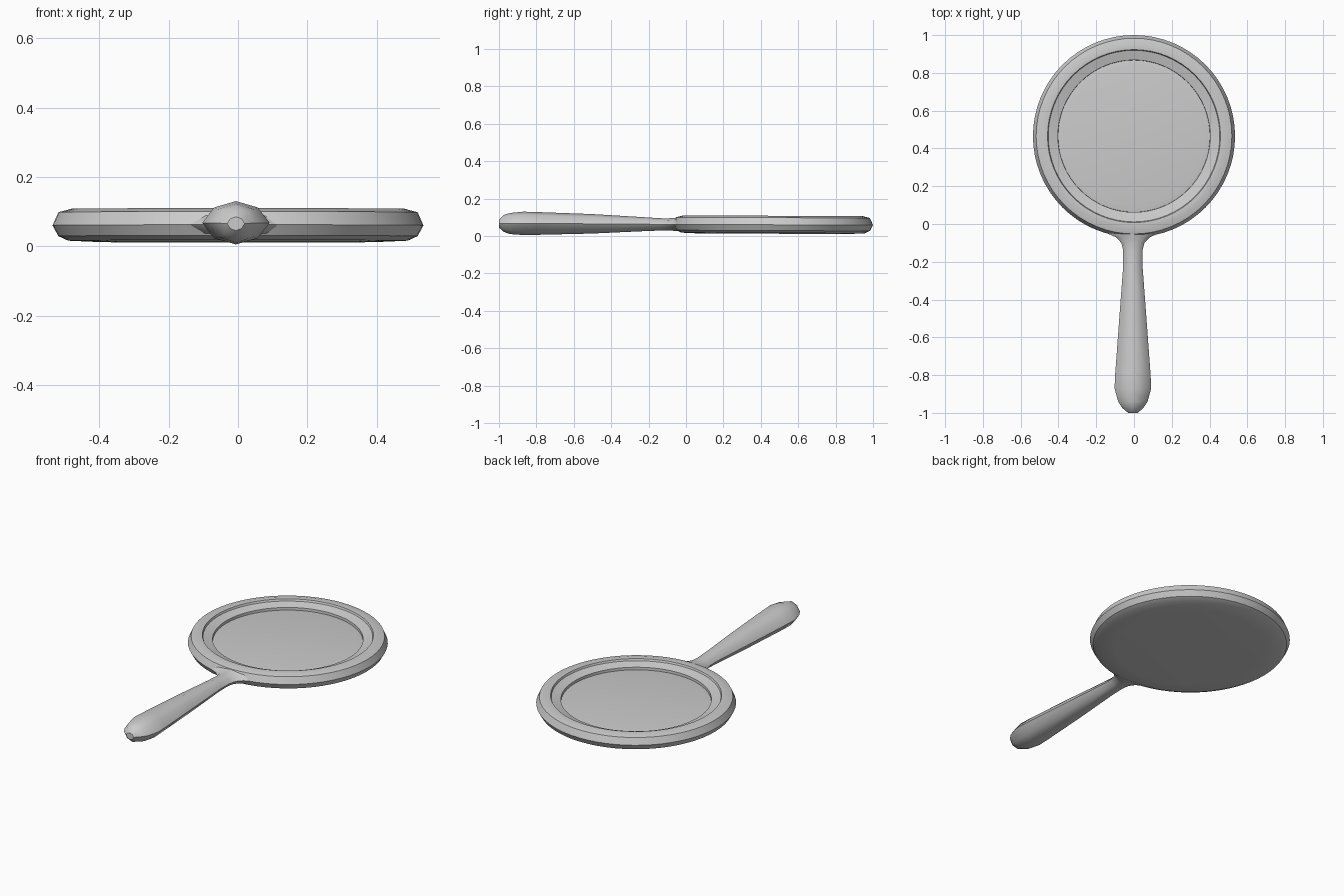
import bpy, bmesh, math
from mathutils import Matrix

cube = bpy.data.objects.get("Cube")
if cube:
    bpy.data.objects.remove(cube)

DISC_Y = 0.465


def material(name, value):
    mat = bpy.data.materials.new(name)
    mat.use_nodes = True
    colour = (value, value, value, 1)
    mat.diffuse_color = colour
    mat.node_tree.nodes["Principled BSDF"].inputs["Base Color"].default_value = colour
    return mat


def finish(name, bm, mat, angle):
    bmesh.ops.recalc_face_normals(bm, faces=bm.faces)
    mesh = bpy.data.meshes.new(name)
    bm.to_mesh(mesh)
    bm.free()
    mesh.materials.append(mat)
    obj = bpy.data.objects.new(name, mesh)
    bpy.context.collection.objects.link(obj)
    bpy.ops.object.select_all(action="DESELECT")
    obj.select_set(True)
    bpy.context.view_layer.objects.active = obj
    bpy.ops.object.shade_smooth_by_angle(angle=math.radians(angle))
    return obj


def skin(bm, rings, cap_start=True, cap_end=True):
    """Bridge successive closed rings of points and cap the ends."""
    loops = [[bm.verts.new(p) for p in ring] for ring in rings]
    n = len(loops[0])
    for a, b in zip(loops, loops[1:]):
        for i in range(n):
            j = (i + 1) % n
            bm.faces.new((a[i], a[j], b[j], b[i]))
    if cap_start:
        bm.faces.new(loops[0])
    if cap_end:
        bm.faces.new(loops[-1])


def circle(r, z, n=64):
    return [(r * math.cos(math.tau * i / n), r * math.sin(math.tau * i / n), z)
            for i in range(n)]


def disc(name, profile, mat, angle):
    bm = bmesh.new()
    skin(bm, [circle(r, z) for r, z in profile])
    # the head leans back very slightly towards its far edge
    bm.transform(Matrix.Translation((0, DISC_Y, 0)) @ Matrix.Rotation(-0.004, 4, "X"))
    return finish(name, bm, mat, angle)


grey = material("plain grey", 0.6)

# Round frame: back, bevelled rim, stepped inner slope and recessed floor
disc("mirror_frame", [
    (0.40, 0.012), (0.49, 0.016), (0.518, 0.029), (0.535, 0.06), (0.518, 0.098),
    (0.48, 0.108), (0.458, 0.106), (0.454, 0.095), (0.41, 0.083),
    (0.403, 0.081), (0.402, 0.06)], grey, 35)

# Glass, with a gently bevelled border
disc("mirror_glass", [(0.402, 0.058), (0.402, 0.066), (0.375, 0.07)], grey, 30)

# Handle: eight-sided sections given as (y, half width, bottom, top)
sections = [
    (-1.0, 0.025, 0.045, 0.085), (-0.975, 0.055, 0.022, 0.112),
    (-0.94, 0.078, 0.01, 0.123), (-0.87, 0.097, 0.005, 0.13),
    (-0.80, 0.094, 0.006, 0.128), (-0.5, 0.072, 0.013, 0.117),
    (-0.22, 0.051, 0.026, 0.1), (-0.14, 0.051, 0.029, 0.095),
    (-0.1, 0.061, 0.029, 0.094), (-0.07, 0.09, 0.028, 0.096),
    (-0.05, 0.135, 0.027, 0.098), (-0.02, 0.19, 0.027, 0.1)]
rings = []
for y, w, low, high in sections:
    mid, half = (low + high) / 2, (high - low) / 2
    ring = []
    for i in range(8):
        a = math.tau * i / 8
        ring.append((w * math.cos(a) * (0.92 if i % 2 else 1) - 0.006,
                     y, mid + half * math.sin(a)))
    rings.append(ring)
bm = bmesh.new()
skin(bm, rings)
finish("handle", bm, grey, 40)
